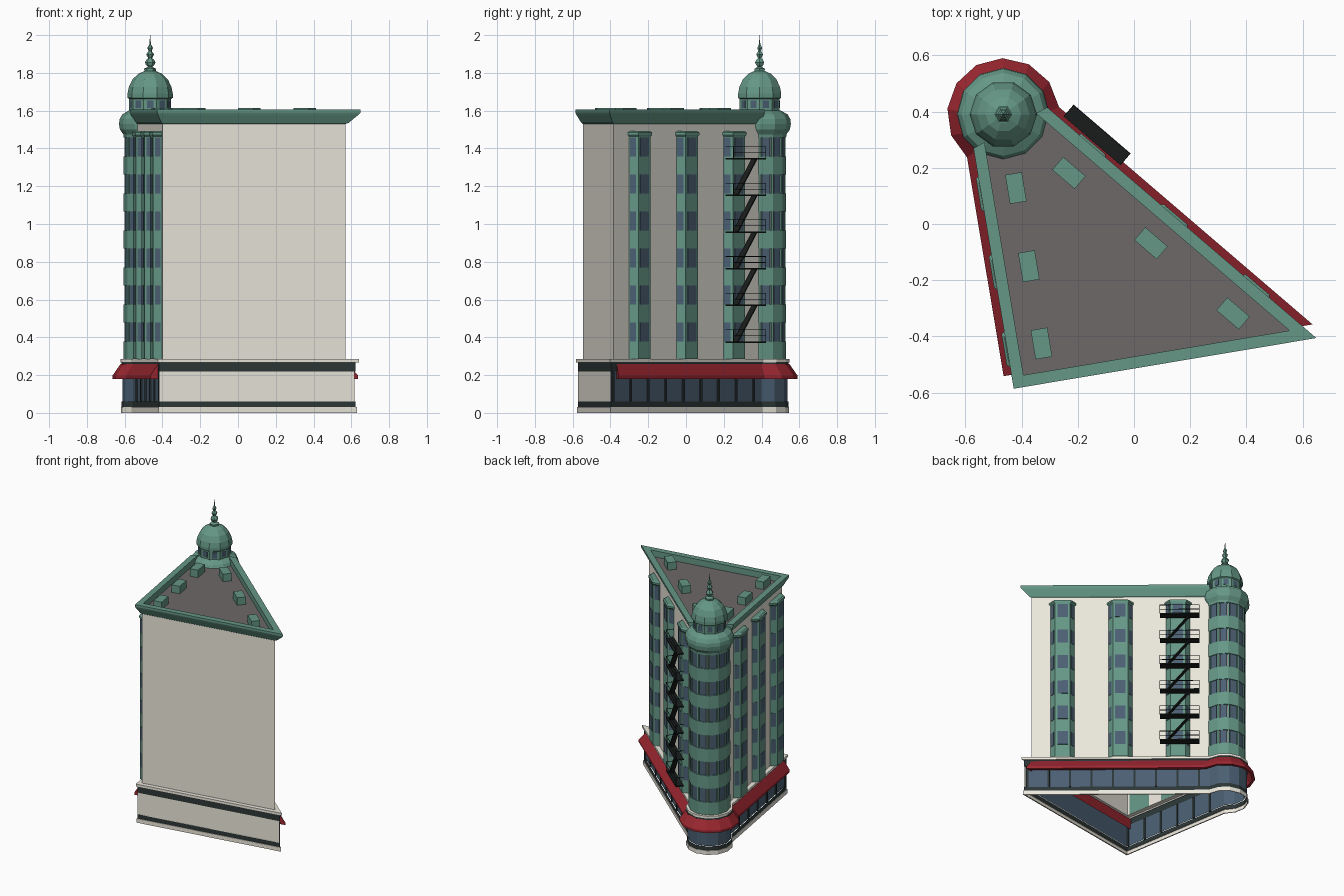
import bpy, bmesh
from math import radians, degrees, sin, cos, acos, tan, pi
from mathutils import Vector, Matrix

if "Cube" in bpy.data.objects:
    bpy.data.objects.remove(bpy.data.objects["Cube"])

def mat(name, *c):
    m = bpy.data.materials.new(name)
    m.diffuse_color = (*c, 1)
    m.use_nodes = True
    m.node_tree.nodes["Principled BSDF"].inputs["Base Color"].default_value = m.diffuse_color
    return m

CREAM = mat("cream", .84, .81, .72)
GREEN = mat("green", .13, .31, .24)
RED = mat("red", .33, .02, .03)
GLASS = mat("glass", .07, .115, .17)
DARK = mat("dark", .026, .038, .038)
IRON = mat("iron", .01, .012, .012)
ROOF = mat("roof", .15, .14, .135)

# Plan: three wall lines (left, front, hypotenuse) and the round corner tower
def normal(a):
    return Vector((cos(radians(a)), sin(radians(a))))

B, T, C = Vector((-.428, -.586)), Vector((.648, -.405)), Vector((-.465, .39))
AL, AF, AH = 189.5, 279.5, 49.4
NL, NF, NH = normal(AL), normal(AF), normal(AH)
KL, KF, KH = NL.dot(B), NF.dot(B), NH.dot(T)
CUT_A, CUT_B = Vector((-.57, .27)), Vector((-.31, .415))
NC = Vector((CUT_A.y - CUT_B.y, CUT_B.x - CUT_A.x)).normalized()
KC = NC.dot(CUT_A)

def meet(n1, k1, n2, k2):
    d = n1.x * n2.y - n1.y * n2.x
    return Vector(((k1 * n2.y - k2 * n1.y) / d, (n1.x * k2 - n2.x * k1) / d))

def outline(o, z, r, f=None):
    """Plan with the tower arc, walls moved out by o (front by f)."""
    f = o if f is None else f
    pts = [meet(NL, KL + o, NF, KF + f), meet(NF, KF + f, NH, KH + o)]
    a1 = AL + degrees(acos((KL + o - NL.dot(C)) / r))
    a0 = AH - degrees(acos((KH + o - NH.dot(C)) / r))
    pts += [C + r * normal(a0 + (a1 - a0) * i / 8) for i in range(9)]
    return [p.to_3d() + Vector((0, 0, z)) for p in pts]

def quad(o, z):
    """Plan cut straight across inside the tower."""
    pts = [meet(NL, KL + o, NF, KF + o), meet(NF, KF + o, NH, KH + o),
           meet(NH, KH + o, NC, KC), meet(NL, KL + o, NC, KC)]
    return [p.to_3d() + Vector((0, 0, z)) for p in pts]

def finish(bm, name, m):
    me = bpy.data.meshes.new(name)
    bm.to_mesh(me)
    bm.free()
    me.materials.append(m)
    ob = bpy.data.objects.new(name, me)
    bpy.context.collection.objects.link(ob)
    return ob

def add_loft(bm, rings, cap=False):
    vs = [[bm.verts.new(p) for p in r] for r in rings]
    n = len(vs[0])
    for a, b in zip(vs, vs[1:]):
        for i in range(n):
            j = (i + 1) % n
            bm.faces.new((a[i], a[j], b[j], b[i]))
    if cap:
        bm.faces.new(vs[-1])

def loft(name, rings, m, cap=False):
    bm = bmesh.new()
    add_loft(bm, rings, cap)
    return finish(bm, name, m)

def ring(r, z, n):
    return [(C.x + r * cos(2 * pi * i / n), C.y + r * sin(2 * pi * i / n), z) for i in range(n)]

def lathe(name, prof, n, m, cap=True):
    return loft(name, [ring(r, z, n) for r, z in prof], m, cap)

def add_box(bm, frame, c, size, rot=None):
    mx = frame @ Matrix.Translation(c) @ (rot or Matrix()) @ Matrix.Diagonal((*size, 1))
    bmesh.ops.create_cube(bm, size=1, matrix=mx)

def frame(p, a):
    """Local x points out of the wall, local y runs along it."""
    return Matrix.Translation((p[0], p[1], 0)) @ Matrix.Rotation(radians(a), 4, 'Z')

FLOORS = [.378 + .196 * k for k in range(6)]

# Ground floor, hollow, in stacked bands
loft("plinth", [outline(-.016, 0, .15), outline(-.008, 0, .156), outline(-.008, .03, .156),
                outline(-.016, .03, .15)], CREAM)
loft("lower_band", [outline(-.012, .03, .152), outline(-.012, .06, .152)], DARK)
loft("shop_glass", [outline(-.017, .06, .147), outline(-.017, .22, .147)], GLASS)
loft("upper_band", [outline(-.012, .22, .152), outline(-.012, .27, .152)], DARK)
loft("ledge", [outline(-.014, .268, .15), outline(-.004, .268, .158), outline(-.004, .285, .158),
               outline(-.036, .285, .122)], CREAM)
loft("awning", [outline(.005, .18, .18, -.05), outline(.028, .18, .2, -.05),
                outline(.028, .198, .2, -.05), outline(-.012, .258, .158, -.05)], RED)

# Blank panel on the front of the ground floor
p0, p1 = [meet(NL, KL - .014, NF, KF - .013), meet(NF, KF - .013, NH, KH - .014)]
bm = bmesh.new()
bm.faces.new([bm.verts.new((p.x, p.y, z)) for p, z in ((p0, .06), (p1, .06), (p1, .22), (p0, .22))])
finish(bm, "front_panel", CREAM)

# Shopfront mullions on both long walls
bm = bmesh.new()
for a, p, n, sgn in ((AL, meet(NL, KL - .016, NF, KF - .016), 6, -1),
                     (AH, meet(NF, KF - .016, NH, KH - .016), 9, 1)):
    for i in range(n):
        add_box(bm, frame(p, a), (0, sgn * (.012 + .143 * i), .14), (.012, .014, .16))
finish(bm, "mullions", DARK)

# Upper walls, cornice, roof and roof boxes
loft("walls", [outline(-.035, .285, .122), outline(-.035, 1.54, .122)], CREAM)
loft("cornice", [quad(o, z) for o, z in ((-.035, 1.53), (-.028, 1.535), (-.004, 1.58), (0, 1.59),
                                         (0, 1.605), (-.042, 1.605), (-.042, 1.56))], GREEN)
loft("roof", [quad(-.04, 1.559), quad(-.04, 1.56)], ROOF, True)

BAYS = [(AL, p) for p in ((-.509, .113), (-.463, -.165), (-.418, -.44))] + \
       [(AH, p) for p in ((-.173, .25), (.119, 0), (.411, -.25))]
bm = bmesh.new()
for a, p in BAYS:
    add_box(bm, frame(p, a), (-.09, 0, 1.587), (.06, .105, .056))
finish(bm, "roof_boxes", GREEN)

# Bay windows running up both long walls
PLAN = [(-.005, -.085), (.04, -.05), (.04, .05), (-.005, .085)]
bays, panes = bmesh.new(), bmesh.new()
for a, p in BAYS:
    fr = frame(p, a)
    def sect(s, z):
        return [fr @ Vector((x * s, y * s, z)) for x, y in PLAN]
    add_loft(bays, [sect(s, z) for s, z in ((1, .285), (1, 1.462), (1.12, 1.472), (1.12, 1.485), (.9, 1.492))], True)
    for (x0, y0), (x1, y1) in zip(PLAN, PLAN[1:]):
        d = Vector((x1 - x0, y1 - y0))
        turn = Matrix.Rotation(Vector((0, 1)).angle_signed(d) * -1, 4, 'Z')
        w = .07 if abs(d.x) < .001 else .034
        for z in FLOORS:
            add_box(panes, fr, ((x0 + x1) / 2, (y0 + y1) / 2, z + .05), (.005, w, .1), turn)
finish(bays, "bay_windows", GREEN)
finish(panes, "bay_glass", GLASS)

# Corner tower: green bands with glass and posts between them
bands, panes, posts = bmesh.new(), bmesh.new(), bmesh.new()
lo = .285
for z in FLOORS:
    add_loft(bands, [ring(.122, lo, 12), ring(.14, lo, 12), ring(.14, z, 12), ring(.122, z, 12)])
    lo = z + .1
    for i in range(8):
        add_box(panes, frame(C, 15 + 30 * i), (.126, 0, z + .05), (.008, .046, .1))
    for i in range(9):
        add_box(posts, frame(C, 30 * i), (.13, 0, z + .05), (.014, .012, .1))
finish(bands, "tower_bands", GREEN)
finish(panes, "tower_glass", GLASS)
finish(posts, "tower_posts", GREEN)
lathe("tower_cap", [(.122, 1.458), (.14, 1.458), (.142, 1.475), (.16, 1.5), (.165, 1.53), (.162, 1.555),
                    (.148, 1.58), (.11, 1.602)], 12, GREEN)
lathe("dome", [(.111, 1.59), (.111, 1.662), (.12, 1.668), (.12, 1.69), (.113, 1.725), (.094, 1.765),
               (.063, 1.795), (.03, 1.81)], 10, GREEN)
lathe("finial", [(.03, 1.805), (.032, 1.822), (.012, 1.832), (.022, 1.842), (.028, 1.856), (.02, 1.87),
                 (.01, 1.878), (.021, 1.898), (.008, 1.916), (.015, 1.932), (.004, 1.952), (.001, 2.0)], 6, GREEN)
bm = bmesh.new()
for i in range(10):
    add_box(bm, frame(C, 18 + 36 * i), (.106, 0, 1.633), (.004, .034, .04))
finish(bm, "drum_glass", GLASS)

# Fire escape over the bay next to the tower
fr = frame((-.173, .25), AH)
bm = bmesh.new()
mid, half = .012, .132
for k in range(6):
    z = .375 + .194 * k
    add_box(bm, fr, (.078, mid, z), (.055, 2 * half, .008))
    for h in (.033, .065):
        add_box(bm, fr, (.104, mid, z + h), (.003, 2 * half, .003))
    for s in (-1, 1):
        add_box(bm, fr, (.078, mid + s * half, z + .065), (.055, .003, .003))
        add_box(bm, fr, (.104, mid + s * half, z + .033), (.003, .003, .066))
    if k < 5:
        a, b = Vector((.08, -.075, z)), Vector((.08, .08, z + .194))
        d = b - a
        tilt = Matrix.Rotation(Vector((0, 1, 0)).angle(d), 4, 'X')
        add_box(bm, fr, (a + b) / 2, (.035, d.length, .007), tilt)
finish(bm, "fire_escape", IRON)

# Consistent outward normals
for ob in bpy.context.collection.objects:
    bm = bmesh.new()
    bm.from_mesh(ob.data)
    bmesh.ops.recalc_face_normals(bm, faces=bm.faces)
    bm.to_mesh(ob.data)
    bm.free()
